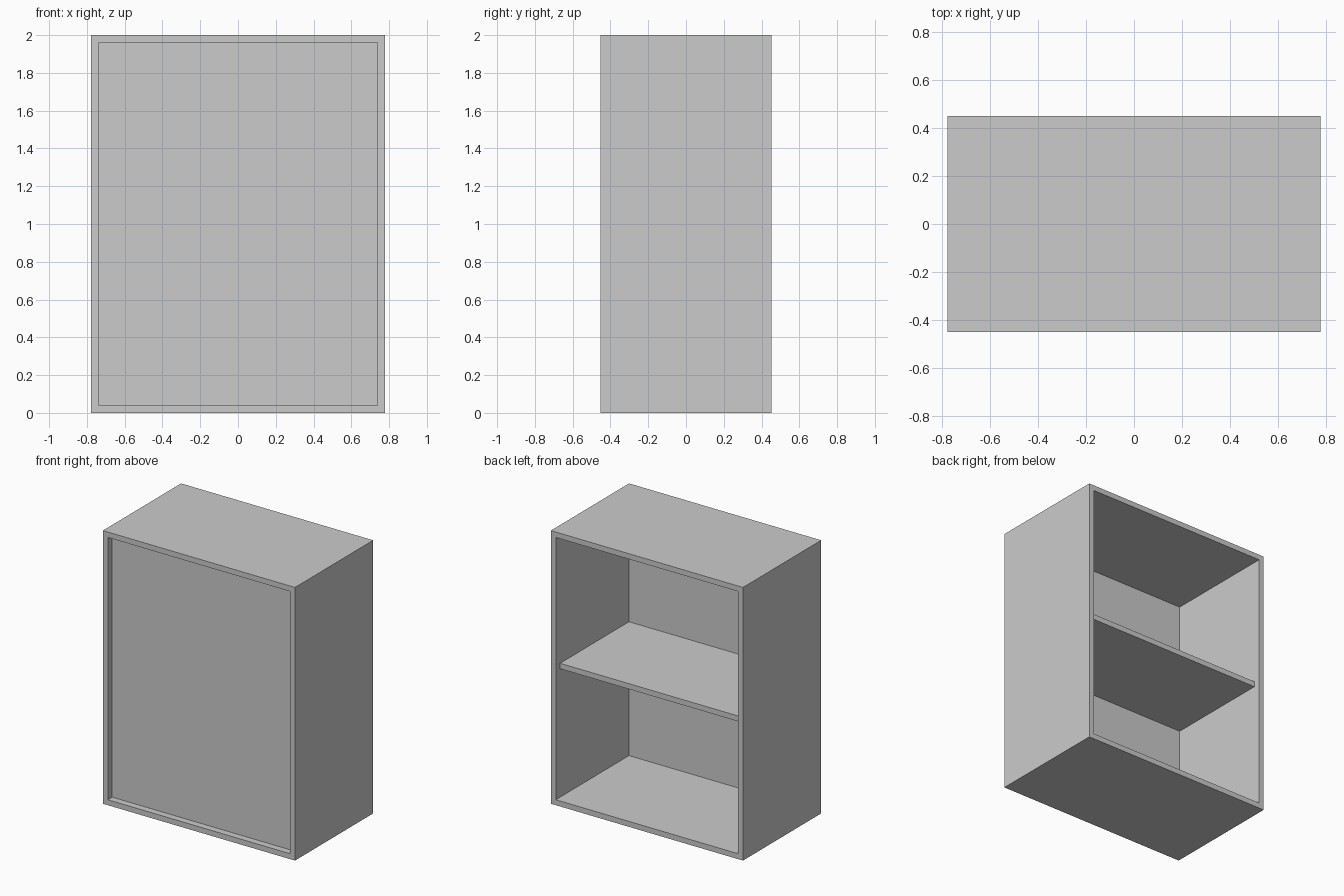
import bpy
import bmesh

if "Cube" in bpy.data.objects:
    bpy.data.objects.remove(bpy.data.objects["Cube"])

W, D, H, T = 0.778, 0.452, 2.0, 0.04   # half width, half depth, height, board thickness


def add_object(name, bm):
    bmesh.ops.recalc_face_normals(bm, faces=bm.faces)
    mesh = bpy.data.meshes.new(name)
    bm.to_mesh(mesh)
    bm.free()
    obj = bpy.data.objects.new(name, mesh)
    bpy.context.collection.objects.link(obj)
    return obj


def box(name, x, y, z):
    """Box spanning the given (min, max) ranges."""
    bm = bmesh.new()
    bmesh.ops.create_cube(bm, size=1)
    for v in bm.verts:
        v.co = [r[0] if c < 0 else r[1] for c, r in zip(v.co, (x, y, z))]
    return add_object(name, bm)


def frame(name):
    """Open rectangular carcass: top, bottom and sides in one ring of boards."""
    bm = bmesh.new()

    def ring(inset, y):
        w, lo, hi = W - inset, inset, H - inset
        return [bm.verts.new((x, y, z)) for x, z in ((-w, lo), (w, lo), (w, hi), (-w, hi))]

    rings = [ring(0, -D), ring(0, D), ring(T, D), ring(T, -D)]
    for a, b in zip(rings, rings[1:] + rings[:1]):
        for i in range(4):
            j = (i + 1) % 4
            bm.faces.new((a[i], a[j], b[j], b[i]))
    return add_object(name, bm)


# Outer carcass
frame("carcass")

# Thin panel set back from the front edge
box("recessed_panel", (-W + T, W - T), (-0.402, -0.394), (T, H - T))

# Middle shelf, set in from the open side
box("shelf", (-W + T, W - T), (-0.394, D - 0.05), (H / 2 - T / 2, H / 2 + T / 2))
